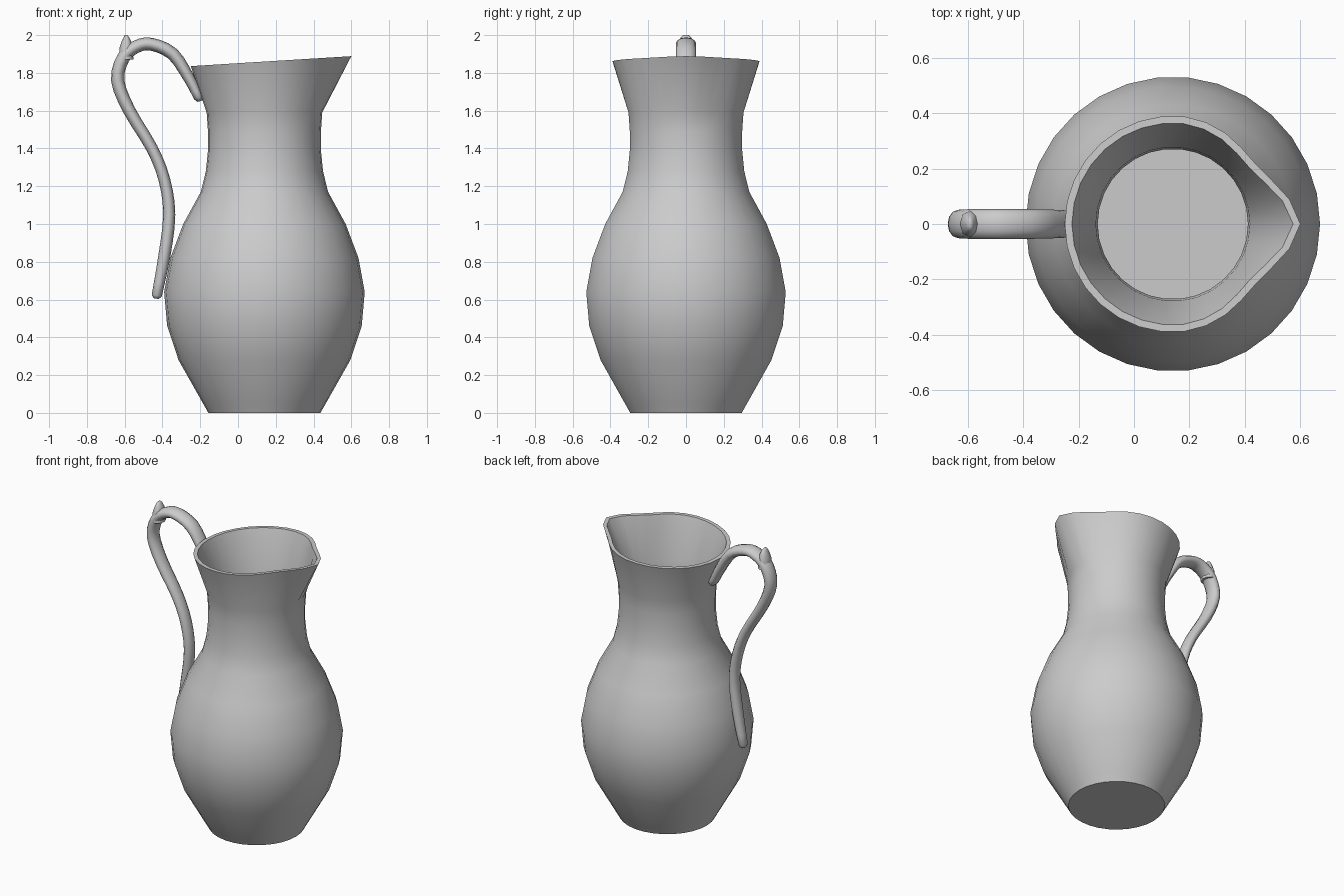
import bpy, bmesh, math
from mathutils import Vector

if "Cube" in bpy.data.objects:
    bpy.data.objects.remove(bpy.data.objects["Cube"])

clay = bpy.data.materials.new("grey_clay")
clay.diffuse_color = (0.6, 0.6, 0.6, 1)
clay.use_nodes = True
clay.node_tree.nodes["Principled BSDF"].inputs["Base Color"].default_value = clay.diffuse_color

CX, SEG = 0.14, 30


def skin(name, rings, angle):
    """Join successive rings of points with quads and cap both ends."""
    bm = bmesh.new()
    loops = [[bm.verts.new(p) for p in ring] for ring in rings]
    n = len(loops[0])
    for a, b in zip(loops, loops[1:]):
        for i in range(n):
            j = (i + 1) % n
            bm.faces.new((a[i], a[j], b[j], b[i]))
    bm.faces.new(loops[0][::-1])
    bm.faces.new(loops[-1])
    bmesh.ops.recalc_face_normals(bm, faces=bm.faces)
    mesh = bpy.data.meshes.new(name)
    bm.to_mesh(mesh)
    bm.free()
    mesh.materials.append(clay)
    ob = bpy.data.objects.new(name, mesh)
    bpy.context.collection.objects.link(ob)
    bpy.ops.object.select_all(action='DESELECT')
    ob.select_set(True)
    bpy.context.view_layer.objects.active = ob
    bpy.ops.object.shade_smooth_by_angle(angle=math.radians(angle))
    return ob


def circle(r, z):
    return [(CX + r * math.cos(t), r * math.sin(t), z)
            for t in (2 * math.pi * i / SEG for i in range(SEG))]


# Rim outline: round, drawn out to a pouring lip at +x, tilted up to the lip
LIP = [0.46, 0.43, 0.39, 0.369, 0.37, 0.379, 0.386]


def rim(inset):
    pts = []
    for i in range(SEG):
        k = min(i, SEG - i)
        r = (LIP[k] if k < len(LIP) else 0.39) - inset
        t = 2 * math.pi * i / SEG
        x = r * math.cos(t)
        pts.append((CX + x, r * math.sin(t), 1.86 + 0.062 * x))
    return pts


# Jug body: outer wall up, over the rim, and down the inside to the floor
profile = [(0.297, 0), (0.305, 0.015), (0.325, 0.05), (0.455, 0.28),
           (0.515, 0.46), (0.531, 0.64), (0.498, 0.82), (0.43, 1.0),
           (0.337, 1.17), (0.31, 1.28), (0.299, 1.39), (0.299, 1.49), (0.306, 1.59)]
outer = [circle(r, z) for r, z in profile]
inner = [circle(r - 0.028, z) for r, z in reversed(profile[3:])]
skin("jug_body", outer + [rim(0), rim(0.026)] + inner + [circle(0.285, 0.04)], 40)


# Handle: smooth oval tube swept along an S-shaped path in the xz plane
def spline(pts, sub=3):
    p = [Vector(q) for q in pts]
    p = [2 * p[0] - p[1]] + p + [2 * p[-1] - p[-2]]
    out = []
    for a, b, c, d in zip(p, p[1:], p[2:], p[3:]):
        for s in range(sub):
            t = s / sub
            out.append(0.5 * (2 * b + (c - a) * t + (2 * a - 5 * b + 4 * c - d) * t * t
                              + (3 * b - a - 3 * c + d) * t ** 3))
    return out + [p[-2]]


def tube(name, path, sides=12):
    """path items: x, z, half thickness, half width in y"""
    rings = []
    for i, q in enumerate(path):
        d = path[min(i + 1, len(path) - 1)] - path[max(i - 1, 0)]
        t = Vector((d[0], d[1])).normalized()
        ring = []
        for k in range(sides):
            a = 2 * math.pi * k / sides
            off = q[2] * math.cos(a)
            ring.append((q[0] - t.y * off, q[3] * math.sin(a), q[1] + t.x * off))
        rings.append(ring)
    return skin(name, rings, 60)


handle = [(-0.43, 0.622, 0.027, 0.032), (-0.39, 0.83, 0.032, 0.04),
          (-0.364, 1.05, 0.032, 0.042), (-0.39, 1.235, 0.031, 0.044),
          (-0.455, 1.4, 0.031, 0.045), (-0.575, 1.6, 0.033, 0.048),
          (-0.637, 1.76, 0.035, 0.05), (-0.607, 1.88, 0.035, 0.053),
          (-0.54, 1.938, 0.034, 0.054), (-0.46, 1.952, 0.034, 0.054),
          (-0.345, 1.9, 0.034, 0.053), (-0.258, 1.77, 0.03, 0.05),
          (-0.208, 1.67, 0.026, 0.045)]
path = spline(handle)
# rounded tips
path.insert(0, Vector((-0.433, 0.605, 0.014, 0.018)))
path.append(Vector((-0.202, 1.65, 0.013, 0.025)))
tube("handle", path)

# Thumb rest: small tapered nub on top of the handle bend
tube("thumb_rest", [Vector(q) for q in (
    (-0.592, 1.87, 0.038, 0.052), (-0.592, 1.93, 0.036, 0.048),
    (-0.591, 1.965, 0.026, 0.038), (-0.592, 1.99, 0.014, 0.026),
    (-0.593, 2.0, 0.007, 0.014))], 8)
